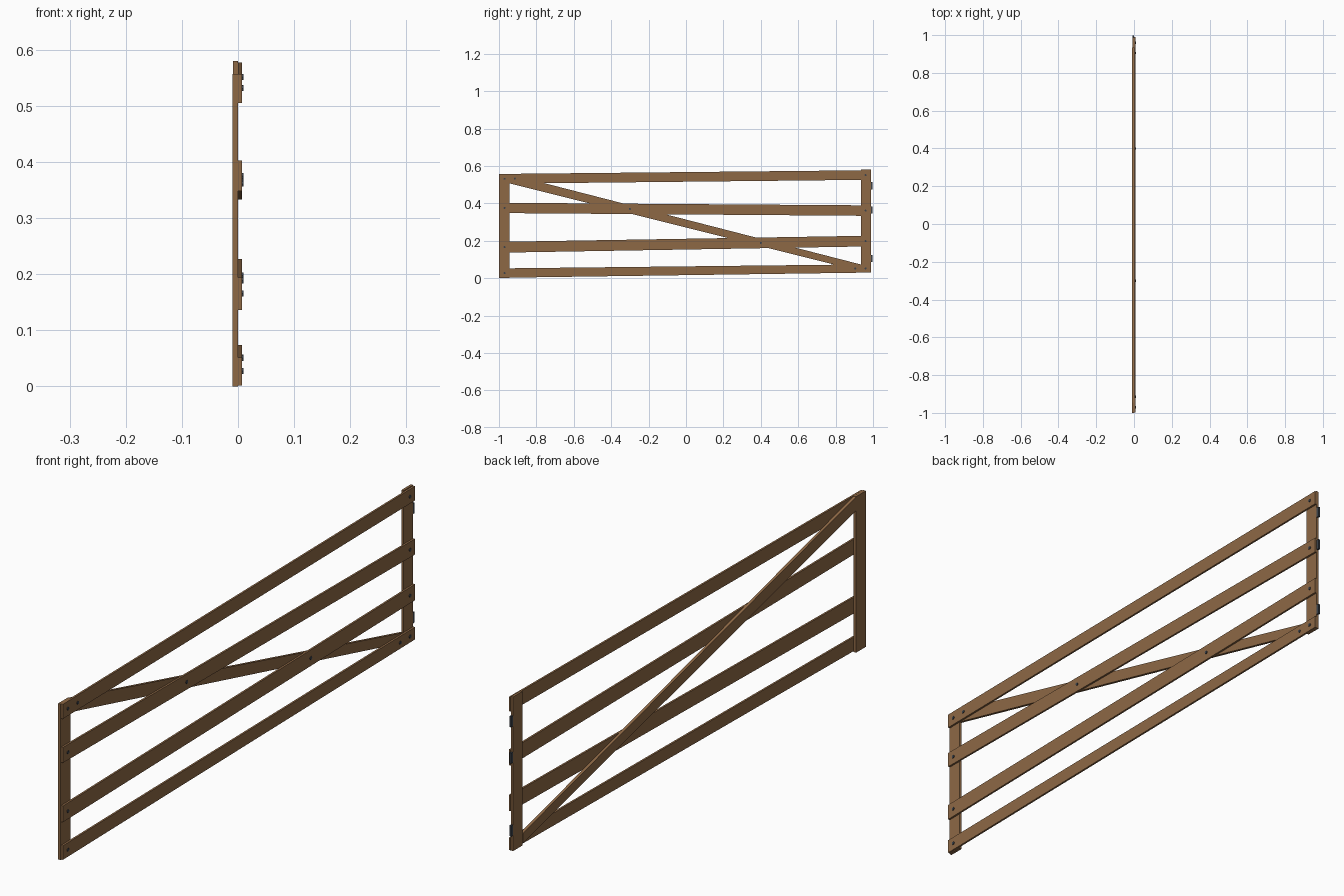
import bpy
import bmesh
import math

if "Cube" in bpy.data.objects:
    bpy.data.objects.remove(bpy.data.objects["Cube"])


def material(name, rgb):
    m = bpy.data.materials.new(name)
    m.diffuse_color = (*rgb, 1)
    m.use_nodes = True
    m.node_tree.nodes["Principled BSDF"].inputs["Base Color"].default_value = m.diffuse_color
    return m


WOOD = material("brown wood", (0.27, 0.14, 0.06))
STEEL = material("dark steel", (0.045, 0.055, 0.07))


def finish(name, bm, mat):
    bmesh.ops.recalc_face_normals(bm, faces=bm.faces[:])
    mesh = bpy.data.meshes.new(name)
    bm.to_mesh(mesh)
    bm.free()
    mesh.materials.append(mat)
    obj = bpy.data.objects.new(name, mesh)
    bpy.context.collection.objects.link(obj)
    return obj


def board(name, y0, y1, left, right, x0, x1, mat=WOOD):
    """Board between y0 and y1; left and right give (bottom, top) at each end."""
    bm = bmesh.new()
    outline = [(y0, left[0]), (y1, right[0]), (y1, right[1]), (y0, left[1])]
    face = bm.faces.new([bm.verts.new((x0, y, z)) for y, z in outline])
    ext = bmesh.ops.extrude_face_region(bm, geom=[face])["geom"]
    moved = [v for v in ext if isinstance(v, bmesh.types.BMVert)]
    bmesh.ops.translate(bm, verts=moved, vec=(x1 - x0, 0, 0))
    return finish(name, bm, mat)


# Upright end posts
board("latch_post", -1.0, -0.945, (0, 0.557), (0, 0.557), -0.01, 0)
board("hinge_post", 0.935, 0.988, (0.03, 0.58), (0.03, 0.58), -0.009, 0)

# Diagonal brace behind the rails
board("diagonal_brace", -0.945, 0.935, (0.507, 0.556), (0.037, 0.073), -0.01, 0)

# Slightly crooked rails, each with the position of its extra brace bolt
RAILS = [
    ("bottom_rail", (0.002, 0.052), (0.03, 0.074), 0.905),
    ("lower_rail", (0.136, 0.194), (0.17, 0.227), 0.40),
    ("upper_rail", (0.348, 0.403), (0.333, 0.389), -0.30),
    ("top_rail", (0.505, 0.557), (0.526, 0.577), -0.915),
]
Y0, Y1 = -0.998, 0.989
for name, left, right, brace_y in RAILS:
    board(name, Y0, Y1, left, right, 0, 0.007)
    # Hexagonal bolt heads along the middle of the rail
    for i, y in enumerate((-0.97, brace_y, 0.96)):
        t = (y - Y0) / (Y1 - Y0)
        z = (sum(left) * (1 - t) + sum(right) * t) / 2
        bm = bmesh.new()
        bmesh.ops.create_cone(bm, cap_ends=True, segments=6, radius1=0.006,
                              radius2=0.006, depth=0.004)
        bolt = finish(f"{name}_bolt_{i + 1}", bm, STEEL)
        bolt.rotation_euler = (0, math.pi / 2, 0)
        bolt.location = (0.0075, y, z)

# Hinge plates on the end of the hinge post
for i, z in enumerate((0.104, 0.364, 0.494)):
    board(f"hinge_{i + 1}", 0.985, 0.998, (z - 0.019, z + 0.019),
          (z - 0.019, z + 0.019), -0.008, -0.001, STEEL)
